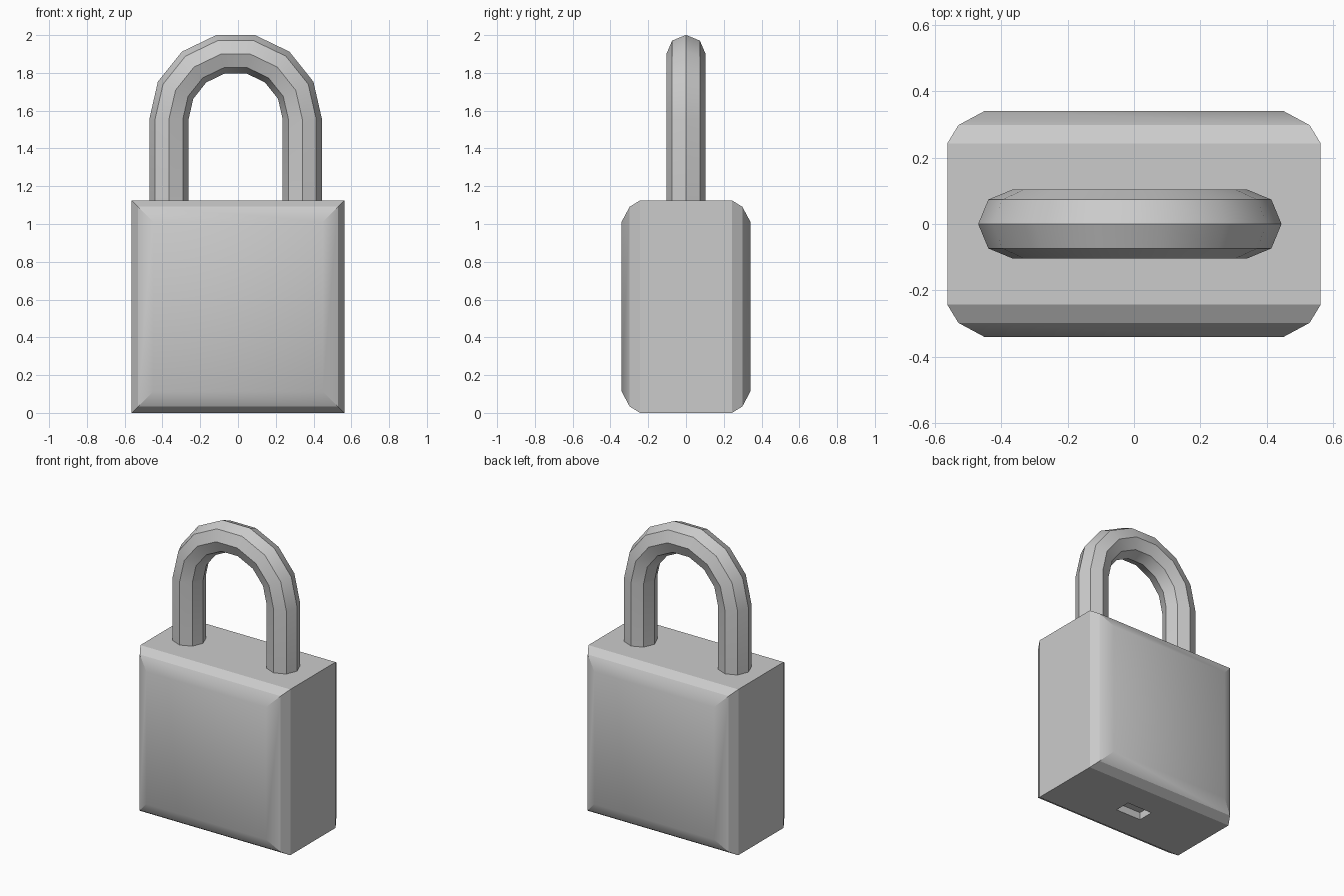
import bpy, bmesh, math
from mathutils import Vector

if "Cube" in bpy.data.objects:
    bpy.data.objects.remove(bpy.data.objects["Cube"])


def loft(bm, rings):
    """Bridge matching closed rings of points and cap both ends."""
    vs = [[bm.verts.new(p) for p in ring] for ring in rings]
    n = len(vs[0])
    for a, b in zip(vs, vs[1:]):
        for i in range(n):
            j = (i + 1) % n
            bm.faces.new((a[i], a[j], b[j], b[i]))
    bm.faces.new(vs[0])
    bm.faces.new(vs[-1])
    bmesh.ops.recalc_face_normals(bm, faces=bm.faces)


def finish(bm, name):
    mesh = bpy.data.meshes.new(name)
    bm.to_mesh(mesh)
    bm.free()
    ob = bpy.data.objects.new(name, mesh)
    bpy.context.collection.objects.link(ob)
    bpy.ops.object.select_all(action='DESELECT')
    ob.select_set(True)
    bpy.context.view_layer.objects.active = ob
    bpy.ops.object.shade_smooth_by_angle(angle=math.radians(30))
    return ob


# Body: square sections stepped along y give the rounded front and back
HALF = 0.5625
sections = [(0.341, 0.449), (0.298, 0.529), (0.243, HALF)]
sections = [(-y, h) for y, h in sections] + sections[::-1]
corners = [(-1, -1), (1, -1), (1, 1), (-1, 1)]
bm = bmesh.new()
loft(bm, [[(sx * h, y, HALF + sz * h) for sx, sz in corners] for y, h in sections])

# Keyway slot recessed into the underside
bm.faces.ensure_lookup_table()
bottom = min(bm.faces, key=lambda f: f.calc_center_median().z)
bmesh.ops.inset_individual(bm, faces=[bottom], thickness=0.1)
for v in bottom.verts:
    v.co.x = math.copysign(0.095, v.co.x)
    v.co.y = math.copysign(0.055, v.co.y)
slot = bmesh.ops.extrude_discrete_faces(bm, faces=[bottom])["faces"][0]
bmesh.ops.translate(bm, verts=slot.verts, vec=(0, 0, 0.05))
finish(bm, "lock_body")

# Shackle: octagonal bar along two legs and a seven-segment arch
CX, ARCH_Z, ARCH_R, BAR_R, FOOT_Z = -0.0125, 1.555, 0.353, 0.104, 1.10
path = [(0, FOOT_Z)] + [(math.pi * i / 7, ARCH_Z) for i in range(8)] + [(math.pi, FOOT_Z)]
rings = []
for ang, z in path:
    out = Vector((math.cos(ang), 0, math.sin(ang)))
    centre = Vector((CX, 0, z)) + out * ARCH_R
    rings.append([centre + out * BAR_R * math.cos(k * math.pi / 4)
                  + Vector((0, BAR_R * math.sin(k * math.pi / 4), 0)) for k in range(8)])
bm = bmesh.new()
loft(bm, rings)
finish(bm, "shackle")
